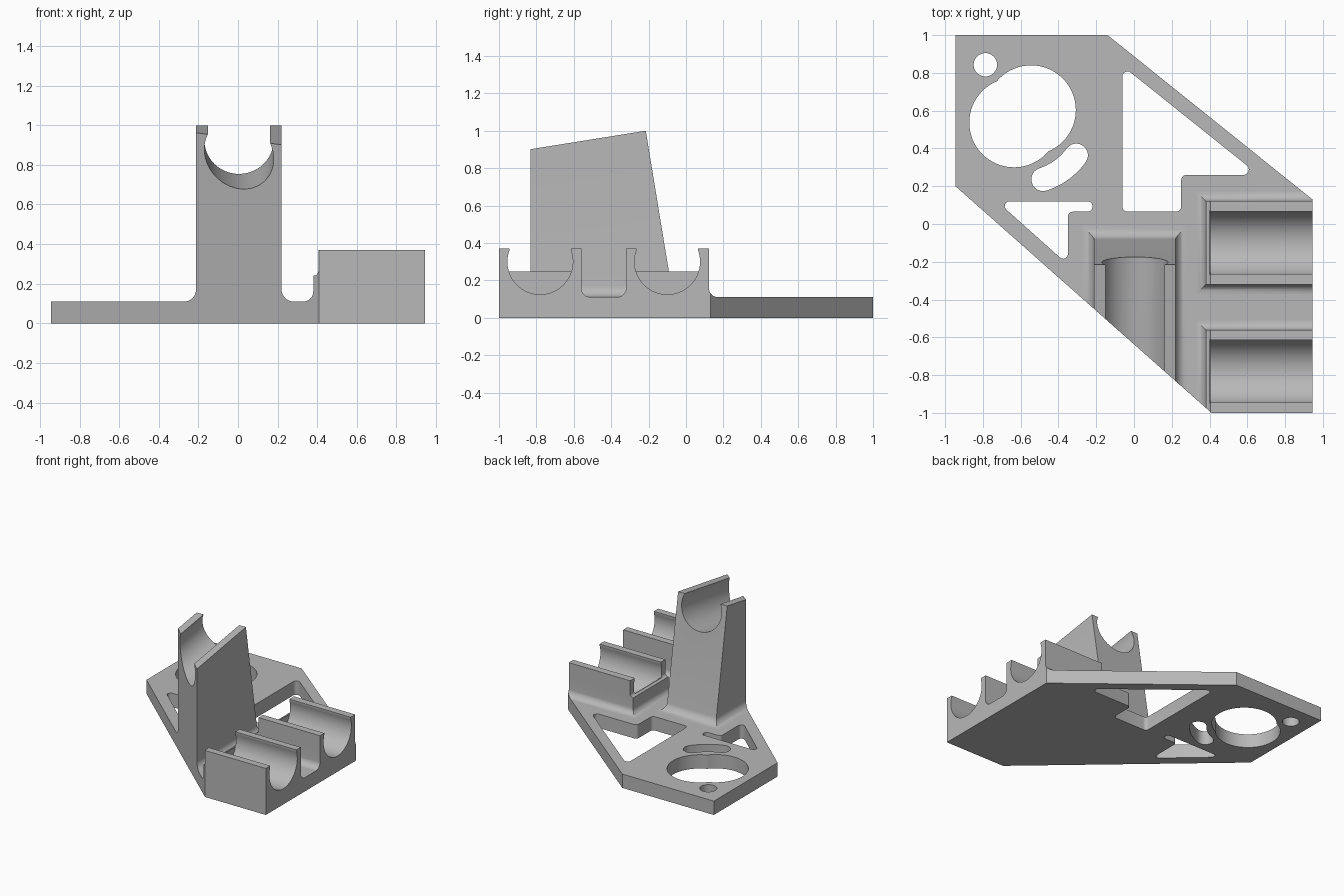
import bpy, bmesh
from math import sin, cos, pi, radians, atan2, tan, hypot
from mathutils import Vector

cube = bpy.data.objects.get("Cube")
if cube:
    bpy.data.objects.remove(cube, do_unlink=True)

grey = bpy.data.materials.new("plain grey")
grey.use_nodes = True
grey.diffuse_color = (0.48, 0.48, 0.48, 1)
grey.node_tree.nodes["Principled BSDF"].inputs["Base Color"].default_value = (0.48, 0.48, 0.48, 1)

THICK = 0.11
OUTLINE = [(-0.945, 1), (-0.14, 1), (0.945, 0.13), (0.945, -1), (0.41, -1), (-0.945, 0.2)]


def loft(name, rings):
    """Closed solid through rings that have equal point counts."""
    bm = bmesh.new()
    loops = [[bm.verts.new(p) for p in ring] for ring in rings]
    n = len(loops[0])
    for a, b in zip(loops, loops[1:]):
        for i in range(n):
            j = (i + 1) % n
            bm.faces.new((a[i], a[j], b[j], b[i]))
    bm.faces.new(loops[0][::-1])
    bm.faces.new(loops[-1])
    bmesh.ops.recalc_face_normals(bm, faces=bm.faces)
    mesh = bpy.data.meshes.new(name)
    bm.to_mesh(mesh)
    bm.free()
    mesh.materials.append(grey)
    obj = bpy.data.objects.new(name, mesh)
    bpy.context.collection.objects.link(obj)
    return obj


def prism(name, pts, z0, z1):
    return loft(name, [[(x, y, z) for x, y in pts] for z in (z0, z1)])


def boolean(obj, tool, operation='DIFFERENCE'):
    """Apply a boolean and throw the tool away."""
    tool.hide_render = True
    mod = obj.modifiers.new("cut", 'BOOLEAN')
    mod.operation, mod.object, mod.solver = operation, tool, 'EXACT'
    bpy.context.view_layer.objects.active = obj
    bpy.ops.object.modifier_apply(modifier=mod.name)
    bpy.data.objects.remove(tool, do_unlink=True)


def finish(obj):
    bpy.ops.object.select_all(action='DESELECT')
    obj.select_set(True)
    bpy.context.view_layer.objects.active = obj
    bpy.ops.object.shade_smooth_by_angle(angle=radians(30))


def arc(cx, cy, r, a0, a1, n):
    return [(cx + r * cos(a0 + (a1 - a0) * i / n), cy + r * sin(a0 + (a1 - a0) * i / n))
            for i in range(n + 1)]


def circle(cx, cy, r, n=64):
    return arc(cx, cy, r, 0, 2 * pi, n)[:-1]


def rounded(pts, r, n=6):
    """Polygon with every corner rounded to radius r."""
    out = []
    for i, p in enumerate(pts):
        p = Vector(p)
        u = (Vector(pts[i - 1]) - p).normalized()
        v = (Vector(pts[(i + 1) % len(pts)]) - p).normalized()
        half = u.angle(v) / 2
        c = p + (u + v).normalized() * r / sin(half)
        s, e = p + u * r / tan(half) - c, p + v * r / tan(half) - c
        a0, a1 = atan2(s.y, s.x), atan2(e.y, e.x)
        turn = (a1 - a0 + pi) % (2 * pi) - pi
        out += arc(c.x, c.y, r, a0, a0 + turn, n)
    return out


def keyhole(c, h, r, half, top):
    """Round channel section with a straight, narrower mouth going up."""
    a = atan2((r * r - half * half) ** 0.5, half)
    return arc(c, h, r, pi - a, 2 * pi + a, 48) + [(c + half, top), (c - half, top)]


def fillet(r, n=8):
    """Outward offset and height of a concave quarter round."""
    return [(r * (1 - sin(t)), r * (1 - cos(t))) for t in (pi / 2 * i / n for i in range(n + 1))]


# Base plate with lightening and mounting holes
plate = prism("base_plate", OUTLINE, 0, THICK)
sc, sr, sw = (-0.59, 0.57), 0.351, 0.062
s0, s1 = radians(-72), radians(-36)
ends = [(sc[0] + sr * cos(a), sc[1] + sr * sin(a)) for a in (s0, s1)]
curved_slot = (arc(*sc, sr + sw, s0, s1, 12) + arc(*ends[1], sw, s1, s1 + pi, 12)[1:-1]
               + arc(*sc, sr - sw, s1, s0, 12) + arc(*ends[0], sw, s0 + pi, s0 + 2 * pi, 12)[1:-1])
holes = [
    circle(-0.787, 0.843, 0.062, 32),
    circle(-0.545, 0.603, 0.237),
    circle(-0.635, 0.537, 0.237),
    curved_slot,
    rounded([(-0.062, 0.838), (-0.062, 0.065), (0.25, 0.065), (0.25, 0.26), (0.66, 0.26)], 0.028),
    rounded([(-0.725, 0.12), (-0.22, 0.12), (-0.22, 0.065), (-0.35, 0.065), (-0.35, -0.215)], 0.025),
]
for pts in holes:
    boolean(plate, prism("hole_cutter", pts, -0.1, 0.3))
finish(plate)


def clip_to_outline(obj):
    boolean(obj, prism("outline_cutter", OUTLINE, -0.5, 1.5), 'INTERSECT')


# Tall cradle: leaning back, sloping top, filleted foot
SLOPE = 0.16
LEAN = 0.164


def tower_ring(off, z_back, z_front):
    back = -0.215 + (1 - z_back) * LEAN + off
    x0, x1 = -0.212 - off, 0.22 + off
    return [(x0, -1.2, z_front), (x1, -1.2, z_front), (x1, back, z_back), (x0, back, z_back)]


rings = [tower_ring(o, THICK + h, THICK + h) for o, h in fillet(0.06)]
rings.append(tower_ring(0, 1, 1 - SLOPE * 0.985))
tower = loft("tall_cradle", rings)
clip_to_outline(tower)
section = keyhole(0.005, 0.923, 0.175, 0.155, 1.3)
boolean(tower, loft("tower_channel_cutter",
                    [[(x, y, z + SLOPE * (y + 0.215)) for x, z in section] for y in (-1.3, 0.1)]))
finish(tower)


# Two low cradles with a short end wall behind each channel
def block_ring(x0, y0, y1, off, z):
    return [(x0 - off, y0 - off, z), (1.2, y0 - off, z), (1.2, y1 + off, z), (x0 - off, y1 + off, z)]


WALL, LIP, LEDGE, TOP = 0.38, 0.406, 0.24, 0.37
for name, mid, y0, y1 in (("front_cradle", -0.78, -1.1, -0.56), ("rear_cradle", -0.1, -0.32, 0.122)):
    rings = [block_ring(WALL, y0, y1, o, THICK + h) for o, h in fillet(0.05)]
    rings += [block_ring(LIP - o, y0, y1, 0, LEDGE + h) for o, h in fillet(LIP - WALL, 5)]
    rings.append(block_ring(LIP, y0, y1, 0, TOP))
    block = loft(name, rings)
    clip_to_outline(block)
    section = keyhole(mid, 0.3, 0.175, 0.165, 0.6)
    boolean(block, loft("channel_cutter", [[(x, y, z) for y, z in section] for x in (LIP, 1.3)]))
    mouth = [(y, z) for y, z in section if z > LEDGE]
    boolean(block, loft("mouth_cutter", [[(x, y, z) for y, z in mouth] for x in (0.2, LIP + 0.01)]))
    finish(block)
